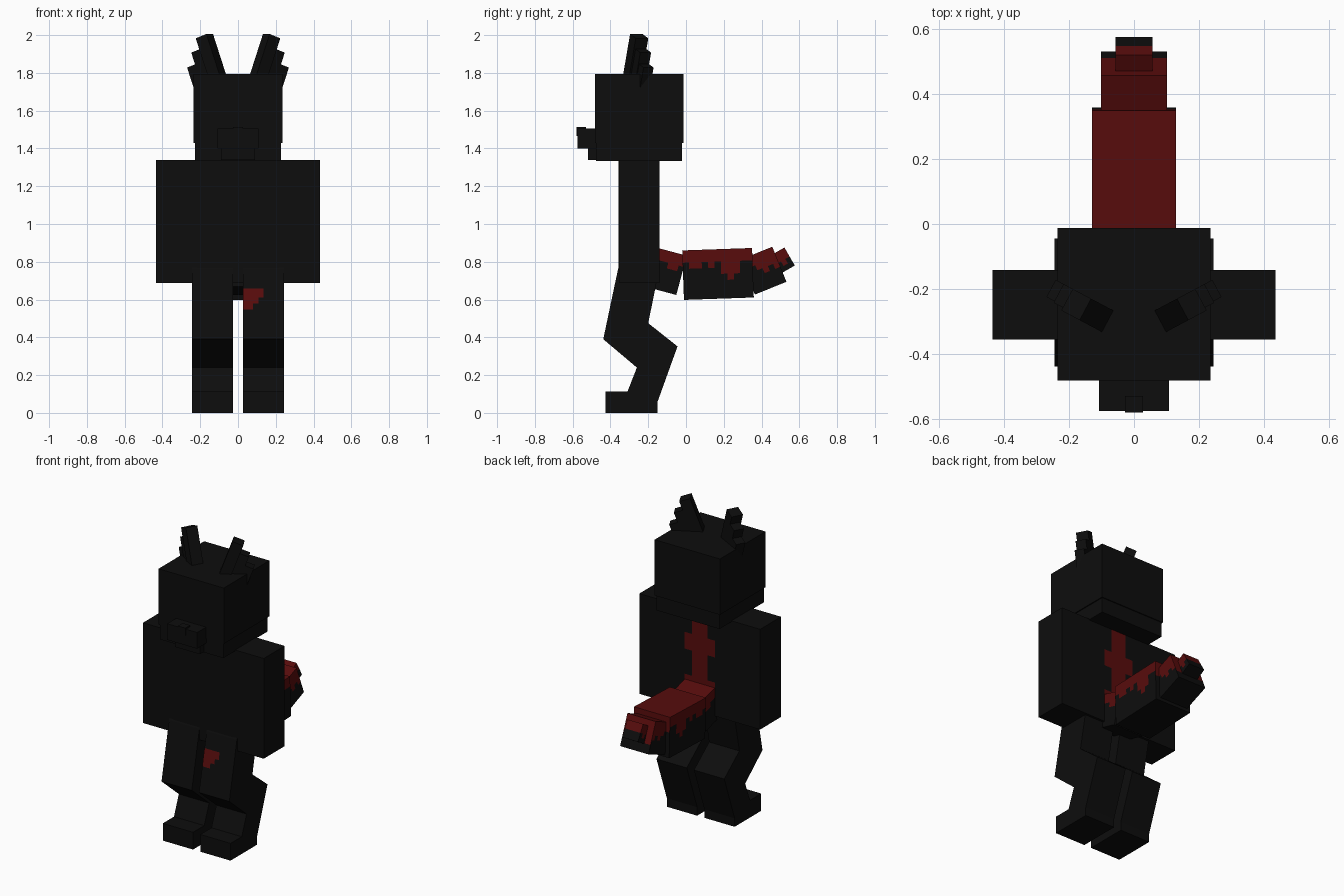
import bpy, bmesh
from math import radians
from mathutils import Matrix, Vector

if "Cube" in bpy.data.objects:
    bpy.data.objects.remove(bpy.data.objects["Cube"])


def material(name, rgb):
    m = bpy.data.materials.new(name)
    m.use_nodes = True
    m.diffuse_color = (*rgb, 1)
    shader = m.node_tree.nodes["Principled BSDF"]
    shader.inputs["Base Color"].default_value = (*rgb, 1)
    shader.inputs["Roughness"].default_value = 0.9
    return m


BLACK = material("soot black", (0.004, 0.004, 0.004))
RED = material("dark red", (0.098, 0.0037, 0.0037))


def box_mesh(lo, hi):
    bm = bmesh.new()
    bmesh.ops.create_cube(bm, size=1)
    for v in bm.verts:
        v.co = Vector([(a + b) / 2 + c * (b - a) for a, b, c in zip(lo, hi, v.co)])
    return bm


def prism_mesh(x0, x1, profile):
    # side profile in y, z extruded along x
    bm = bmesh.new()
    face = bm.faces.new([bm.verts.new((x0, y, z)) for y, z in profile])
    ext = bmesh.ops.extrude_face_region(bm, geom=[face])["geom"]
    for v in ext:
        if isinstance(v, bmesh.types.BMVert):
            v.co.x = x1
    bmesh.ops.recalc_face_normals(bm, faces=bm.faces)
    return bm


def cut(bm, axis, positions, pick=lambda f: True):
    # slice the chosen faces into squares for the painted marks
    normal = Vector([float(i == axis) for i in range(3)])
    for p in positions:
        faces = [f for f in bm.faces if pick(f)]
        edges = {e for f in faces for e in f.edges}
        verts = {v for f in faces for v in f.verts}
        bmesh.ops.bisect_plane(bm, geom=[*verts, *edges, *faces],
                               plane_co=normal * p, plane_no=normal)


def paint(bm, rule):
    bm.normal_update()
    for f in bm.faces:
        f.material_index = int(rule(f.calc_center_median(), f.normal))


def finish(name, bm, matrix=None):
    if matrix:
        bm.transform(matrix)
    bmesh.ops.recalc_face_normals(bm, faces=bm.faces)
    mesh = bpy.data.meshes.new(name)
    bm.to_mesh(mesh)
    bm.free()
    mesh.materials.append(BLACK)
    mesh.materials.append(RED)
    ob = bpy.data.objects.new(name, mesh)
    bpy.context.scene.collection.objects.link(ob)
    return ob


# head
finish("head", box_mesh((-0.235, -0.482, 1.43), (0.235, -0.013, 1.793)))
finish("head_base", box_mesh((-0.228, -0.476, 1.333), (0.228, -0.02, 1.44)))
finish("muzzle", box_mesh((-0.108, -0.575, 1.4), (0.108, -0.47, 1.505)))
finish("lower_jaw", box_mesh((-0.09, -0.52, 1.338), (0.09, -0.47, 1.4)))
finish("nose", box_mesh((-0.027, -0.58, 1.465), (0.027, -0.53, 1.514)))

# torso with a blocky stripe down the back
PX = 0.0545
BOTTOM, TOP = 0.688, 1.34
torso = box_mesh((-4 * PX, -0.357, BOTTOM), (4 * PX, -0.142, TOP))
is_back = lambda f: f.normal.y > 0.5
cut(torso, 0, [i * PX for i in range(-2, 3)], is_back)
cut(torso, 2, [BOTTOM + i * PX for i in range(1, 12)], is_back)


def back_stripe(c, n):
    row = int((c.z - BOTTOM) / PX)
    half = 2 if row in (0, 1, 2, 3, 7, 8) else 1
    return n.y > 0.5 and abs(c.x) < half * PX


paint(torso, back_stripe)
finish("torso", torso)

# arms and legs
LEG = [(-0.345, 0.80), (-0.36, 0.76), (-0.438, 0.39), (-0.26, 0.24), (-0.31, 0.112),
       (-0.425, 0.112), (-0.425, 0), (-0.152, 0), (-0.152, 0.055), (-0.045, 0.352),
       (-0.2, 0.475), (-0.142, 0.76), (-0.15, 0.80)]


def thigh_patch(c, n):
    if n.y > -0.5 or not 0.548 < c.z < 0.658:
        return False
    reach = 0.135 if c.z > 0.612 else 0.108 if c.z > 0.58 else 0.08
    return c.x < reach


for side, s in (("left", 1), ("right", -1)):
    x0, x1 = sorted((s * 4 * PX, s * 0.435))
    finish(side + "_arm", box_mesh((x0, -0.356, BOTTOM), (x1, -0.141, TOP)))
    x0, x1 = sorted((s * 0.026, s * 0.244))
    leg = prism_mesh(x0, x1, LEG)
    if s > 0:
        leg.normal_update()
        is_thigh = lambda f: f.normal.y < -0.5 and 0.39 < f.calc_center_median().z < 0.76
        cut(leg, 2, (0.548, 0.58, 0.612, 0.658), is_thigh)
        cut(leg, 0, (0.08, 0.108, 0.135), is_thigh)
        paint(leg, thigh_patch)
    finish(side + "_leg", leg)

# ears: three stepped blocks leaning outward and turned back
for side, s in (("left", 1), ("right", -1)):
    place = (Matrix.Translation((s * 0.15, -0.26, 1.75))
             @ Matrix.Rotation(radians(28 * s), 4, "Z")
             @ Matrix.Rotation(radians(20 * s), 4, "Y"))
    for part, x, half, y, top in (("inner", -0.055, 0.034, -0.04, 0.24),
                                  ("middle", 0.005, 0.03, -0.03, 0.18),
                                  ("outer", 0.06, 0.028, -0.025, 0.115)):
        block = box_mesh((s * x - half, y, -0.05), (s * x + half, 0.035, top))
        finish(f"{side}_ear_{part}", block, place)


# tail: tilted blocks, red on top with drips down the sides
def tail_block(name, start, length, height, half, angle, rows, drips, end_rows):
    bm = box_mesh((-half, 0, -height), (half, length, 0))
    n = len(drips)
    row = height / rows
    cut(bm, 1, [length * i / n for i in range(1, n)])
    cut(bm, 2, [-row * i for i in range(1, rows)])

    def rule(c, normal):
        if normal.z < -0.5 or normal.y < -0.5:
            return False
        col = min(int(c.y / length * n), n - 1)
        return -c.z < row * (end_rows if normal.y > 0.5 else drips[col])

    paint(bm, rule)
    finish(name, bm, Matrix.Translation((0, *start))
           @ Matrix.Rotation(radians(angle), 4, "X"))


tail_block("tail_base", (-0.16, 0.876), 0.17, 0.215, 0.108, -15, 7,
           [2, 2, 2, 3, 3, 2], 2)
tail_block("tail_middle", (-0.02, 0.86), 0.37, 0.262, 0.13, 2, 8,
           [2, 3, 3, 2, 3, 2, 4, 5, 4, 2, 2], 3)
tail_block("tail_end", (0.29, 0.812), 0.18, 0.2, 0.102, 22, 7,
           [2, 2, 3, 4, 3, 4], 5)
tail_block("tail_tip", (0.43, 0.823), 0.105, 0.11, 0.057, 30, 4,
           [2, 2, 3, 2], 2)
